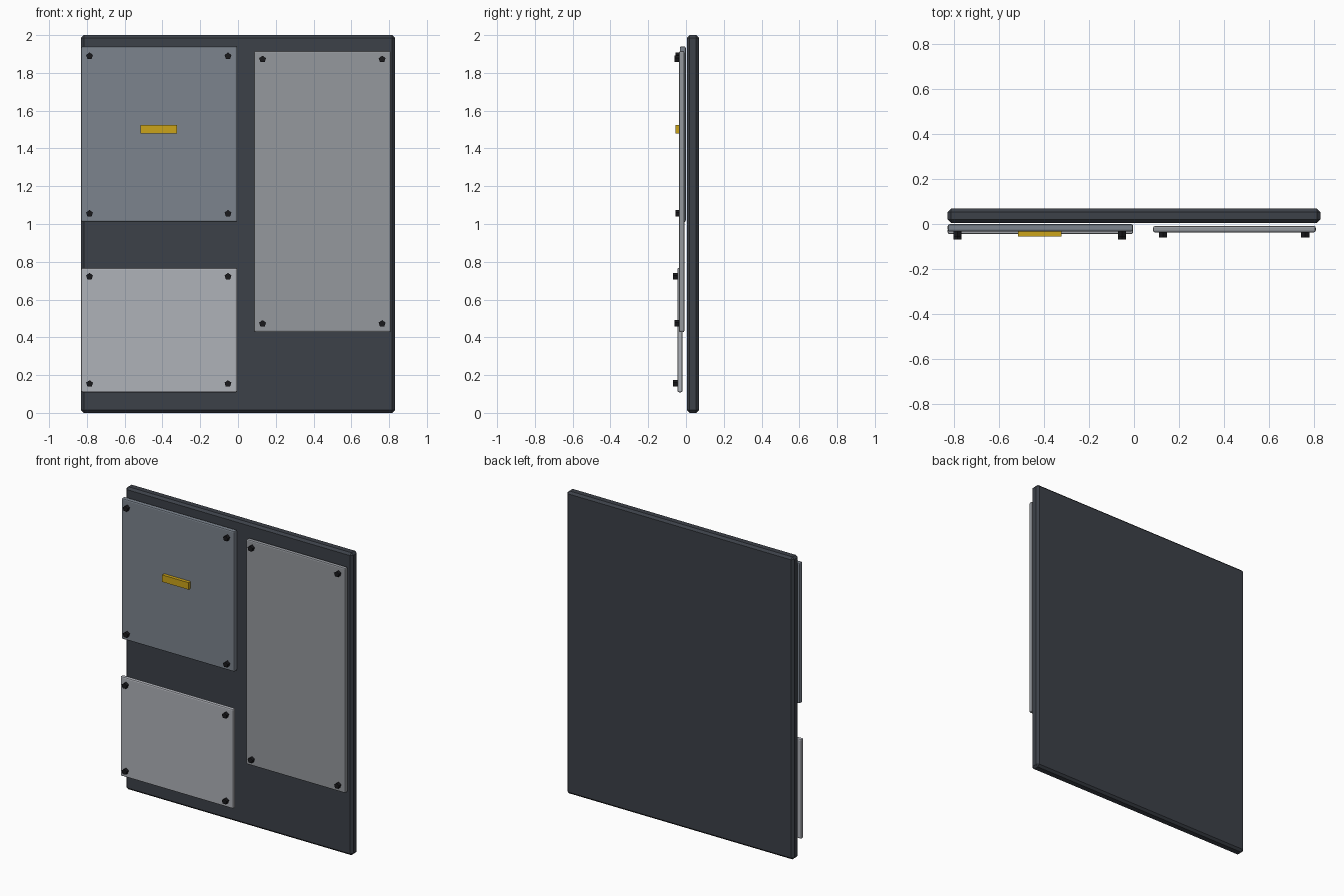
import bpy, math

if "Cube" in bpy.data.objects:
    bpy.data.objects.remove(bpy.data.objects["Cube"])


def mat(name, r, g, b):
    m = bpy.data.materials.new(name)
    m.diffuse_color = (r, g, b, 1)
    m.use_nodes = True
    m.node_tree.nodes["Principled BSDF"].inputs["Base Color"].default_value = m.diffuse_color
    return m


def box(name, x, y, z, material, bevel=0.0, segments=1):
    """Box from (min, max) ranges, with optional bevelled edges."""
    bpy.ops.mesh.primitive_cube_add(
        size=1, location=[(a + b) / 2 for a, b in (x, y, z)])
    o = bpy.context.object
    o.name = name
    o.scale = [b - a for a, b in (x, y, z)]
    bpy.ops.object.transform_apply(location=False, rotation=False, scale=True)
    o.data.materials.append(material)
    if bevel:
        mod = o.modifiers.new("bevel", 'BEVEL')
        mod.width = bevel
        mod.segments = segments
    return o


def bolts(name, xs, zs, y_front, y_back):
    """Five-sided bolt at each corner of a panel."""
    for i, (x, z) in enumerate((x, z) for x in xs for z in zs):
        bpy.ops.mesh.primitive_cylinder_add(
            vertices=5, radius=0.019, depth=y_back - y_front,
            location=(x, (y_front + y_back) / 2, z),
            rotation=(math.pi / 2, 0, 0))
        o = bpy.context.object
        o.name = f"{name}_{i + 1}"
        o.data.materials.append(black)


dark = mat("dark_steel", 0.045, 0.052, 0.065)
black = mat("bolt_black", 0.01, 0.01, 0.012)
gold = mat("yellow_paint", 0.60, 0.37, 0.01)
grey_a = mat("grey_upper", 0.20, 0.23, 0.27)
grey_b = mat("grey_tall", 0.30, 0.315, 0.34)
grey_c = mat("grey_lower", 0.43, 0.445, 0.48)

# Backing slab
box("wall_slab", (-0.83, 0.83), (0.005, 0.068), (0, 2), dark, 0.014)

# Front panels: name, x range, z range, front y, back y, material
panels = [
    ("upper_panel", (-0.83, -0.004), (1.01, 1.94), -0.033, -0.001, grey_a,
     (-0.786, -0.053), (1.055, 1.889)),
    ("tall_panel", (0.085, 0.81), (0.427, 1.916), -0.037, -0.009, grey_b,
     (0.13, 0.763), (0.472, 1.872)),
    ("lower_panel", (-0.83, -0.004), (0.109, 0.768), -0.045, -0.018, grey_c,
     (-0.786, -0.053), (0.154, 0.722)),
]
for name, x, z, front, back, material, bx, bz in panels:
    box(name, x, (front, back), z, material, 0.008, 2)
    bolts(name + "_bolt", bx, bz, front - 0.023, front + 0.006)

# Yellow marker plate on the upper panel
box("yellow_plate", (-0.517, -0.323), (-0.055, -0.03), (1.479, 1.525), gold)
